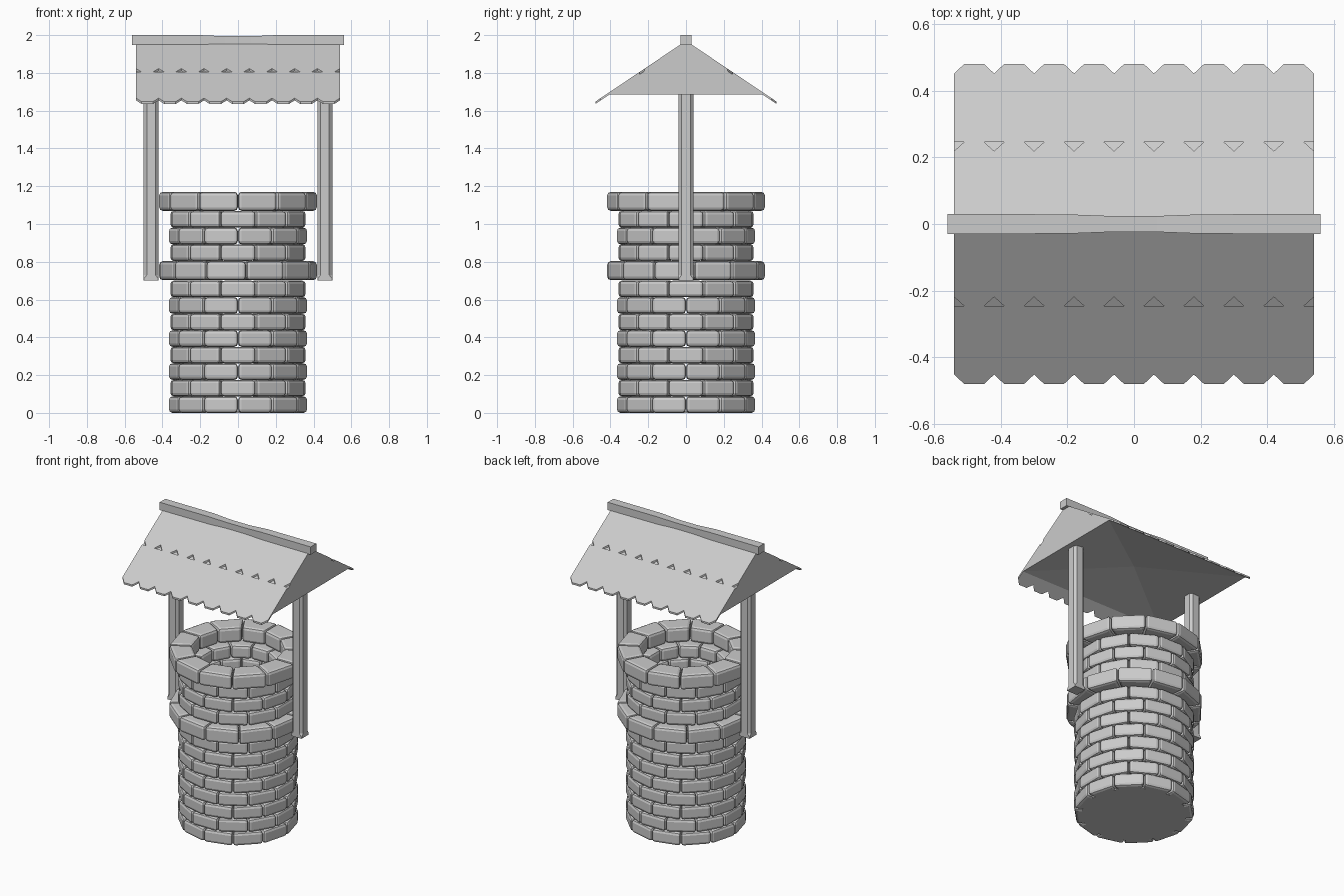
import bpy, bmesh
from math import sin, cos, tan, radians, pi

if "Cube" in bpy.data.objects:
    bpy.data.objects.remove(bpy.data.objects["Cube"])


def finish(bm, name):
    bmesh.ops.recalc_face_normals(bm, faces=bm.faces)
    me = bpy.data.meshes.new(name)
    bm.to_mesh(me)
    bm.free()
    ob = bpy.data.objects.new(name, me)
    bpy.context.collection.objects.link(ob)
    return ob


def loft(bm, rings):
    """Skin equal-length rings of points and cap both ends."""
    vs = [[bm.verts.new(p) for p in r] for r in rings]
    n = len(vs[0])
    for a, b in zip(vs, vs[1:]):
        for i in range(n):
            j = (i + 1) % n
            bm.faces.new((a[i], a[j], b[j], b[i]))
    bm.faces.new(vs[0])
    bm.faces.new(vs[-1])


# stone courses: rings of twelve bevelled wedge bricks
def course(name, z0, z1, r_in, r_out, turn):
    bm = bmesh.new()
    t = tan(radians(14.8))
    for k in range(12):
        a = radians(30 * k + turn)
        prof = [(r_in, -r_in * t), (r_out, -r_out * t),
                (r_out, r_out * t), (r_in, r_in * t)]
        loft(bm, [[(r * cos(a) - s * sin(a), r * sin(a) + s * cos(a), z)
                   for r, s in prof] for z in (z0, z1)])
    bmesh.ops.bevel(bm, geom=bm.edges[:], offset=0.018, segments=2,
                    profile=0.5, affect='EDGES', clamp_overlap=True)
    finish(bm, name)


for i in range(13):
    turn = 15 if i % 2 == 0 else 0
    if i < 8:
        course(f"stone_course_{i}", i * 0.0875, (i + 1) * 0.0875, 0.225, 0.358, turn)
    elif i == 8:
        course("stone_band", 0.703, 0.803, 0.27, 0.408, turn + 6)
    elif i < 12:
        z = 0.804 + (i - 9) * 0.0885
        course(f"stone_course_{i}", z, z + 0.0885, 0.225, 0.358, turn)
    else:
        course("stone_rim", 1.07, 1.17, 0.27, 0.408, turn)

# floor of the well
bm = bmesh.new()
loft(bm, [[(0.32 * cos(pi * k / 12), 0.32 * sin(pi * k / 12), z) for k in range(24)]
          for z in (0, 0.01)])
finish(bm, "well_floor")


# posts: square foot, chamfered shaft
def octagon(cx, h, c, z):
    q = [(h, -h + c), (h, h - c), (h - c, h), (-h + c, h),
         (-h, h - c), (-h, -h + c), (-h + c, -h), (h - c, -h)]
    return [(cx + x, y, z) for x, y in q]


for side, name in ((-1, "left_post"), (1, "right_post")):
    bm = bmesh.new()
    loft(bm, [octagon(side * 0.46, 0.039, c, z) for c, z in
              ((0.002, 0.70), (0.002, 0.712), (0.016, 0.73), (0.016, 1.74))])
    finish(bm, name)

# roof body: triangular prism with a slightly raised underside centre
L, SLOPE, TOP, THICK = 0.54, 0.672, 1.97, 0.012
bm = bmesh.new()
yb = (TOP - THICK - 1.685) / SLOPE
ends = [[bm.verts.new(p) for p in ((x, -yb, 1.685), (x, yb, 1.685), (x, 0, TOP - THICK))]
        for x in (-L, L)]
a, b = ends
bm.faces.new(a)
bm.faces.new(b)
bm.faces.new((a[0], a[2], b[2], b[0]))
bm.faces.new((a[1], b[1], b[2], a[2]))
mid = bm.verts.new((0, 0, 1.74))
under = [a[0], b[0], b[1], a[1]]
for i in range(4):
    bm.faces.new((under[i], under[(i + 1) % 4], mid))
finish(bm, "roof_body")


# shingle sheets: nine clipped tabs along the lower edge
def shingles(name, side, y0, y1, notch):
    w, c = 2 * L / 9, 0.03
    line = [(-L, y0)]
    for k in range(9):
        x = -L + k * w
        line += [(x, y1 - notch), (x + c, y1), (x + w - c, y1)]
    line += [(L, y1 - notch), (L, y0)]
    bm = bmesh.new()
    loft(bm, [[(x, side * y, TOP - SLOPE * y - d) for x, y in line]
              for d in (0, THICK)])
    finish(bm, name)


for side, tag in ((-1, "front"), (1, "back")):
    shingles(f"{tag}_upper_shingles", side, 0, 0.246, 0.027)
    shingles(f"{tag}_lower_shingles", side, 0.246, 0.48, 0.028)

# ridge beam, worn thinner towards the middle
bm = bmesh.new()
loft(bm, [[(x, -h, 1.948), (x, h, 1.948), (x, h, z), (x, -h, z)]
          for x, h, z in ((-0.56, 0.03, 2.0), (-0.2, 0.029, 2.0), (-0.07, 0.024, 1.994),
                          (0.07, 0.024, 1.994), (0.2, 0.029, 2.0), (0.56, 0.03, 2.0))])
finish(bm, "ridge_beam")
